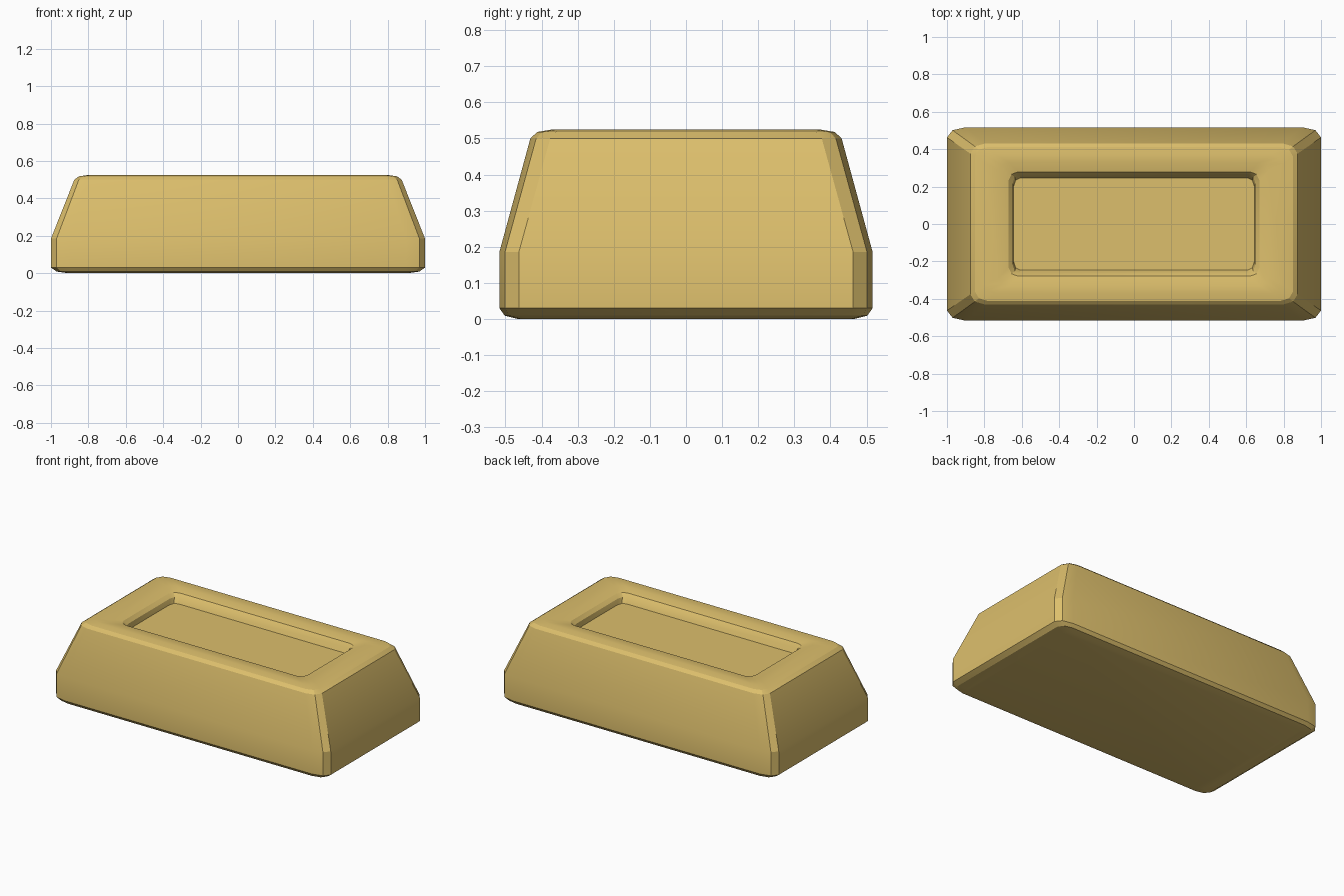
import bpy, bmesh, math

if "Cube" in bpy.data.objects:
    bpy.data.objects.remove(bpy.data.objects["Cube"])

# Cross-section loops: half x, half y, z, corner size x, corner size y
LOOPS = [
    # rounded base
    (0.91, 0.465, 0.0, 0.05, 0.03),
    (0.97, 0.502, 0.009, 0.08, 0.045),
    (1.0, 0.517, 0.03, 0.10, 0.054),
    # straight lower wall, then taper
    (1.0, 0.517, 0.185, 0.10, 0.054),
    (0.875, 0.431, 0.50, 0.08, 0.055),
    # rounded top rim
    (0.85, 0.412, 0.518, 0.07, 0.05),
    (0.80, 0.37, 0.525, 0.06, 0.045),
    (0.72, 0.33, 0.523, 0.05, 0.045),
    (0.67, 0.279, 0.511, 0.05, 0.045),
    # recess wall and floor
    (0.648, 0.264, 0.49, 0.035, 0.045),
    (0.643, 0.247, 0.455, 0.035, 0.045),
]


def corner_loop(hx, hy, z, cx, cy):
    """Rectangle with two-segment corners, counter-clockwise."""
    q = [(hx, hy - cy), (hx - 0.3 * cx, hy - 0.29 * cy), (hx - cx, hy)]
    pts = q + [(-x, y) for x, y in reversed(q)]
    pts += [(-x, -y) for x, y in pts]
    return [(x, y, z) for x, y in pts]


bm = bmesh.new()
rings = [[bm.verts.new(p) for p in corner_loop(*l)] for l in LOOPS]
n = len(rings[0])
for a, b in zip(rings, rings[1:]):
    for i in range(n):
        j = (i + 1) % n
        bm.faces.new((a[i], a[j], b[j], b[i]))
bm.faces.new(list(reversed(rings[0])))
bm.faces.new(rings[-1])
bmesh.ops.recalc_face_normals(bm, faces=bm.faces)

mesh = bpy.data.meshes.new("gold_bar")
bm.to_mesh(mesh)
bm.free()
bar = bpy.data.objects.new("gold_bar", mesh)
bpy.context.collection.objects.link(bar)

# Gold colour
gold = bpy.data.materials.new("gold")
gold.diffuse_color = (0.72, 0.52, 0.15, 1)
gold.use_nodes = True
gold.node_tree.nodes["Principled BSDF"].inputs["Base Color"].default_value = gold.diffuse_color
mesh.materials.append(gold)

# Smooth the soft rim, keep the facets crisp
bpy.context.view_layer.objects.active = bar
bar.select_set(True)
bpy.ops.object.shade_smooth_by_angle(angle=math.radians(25))
